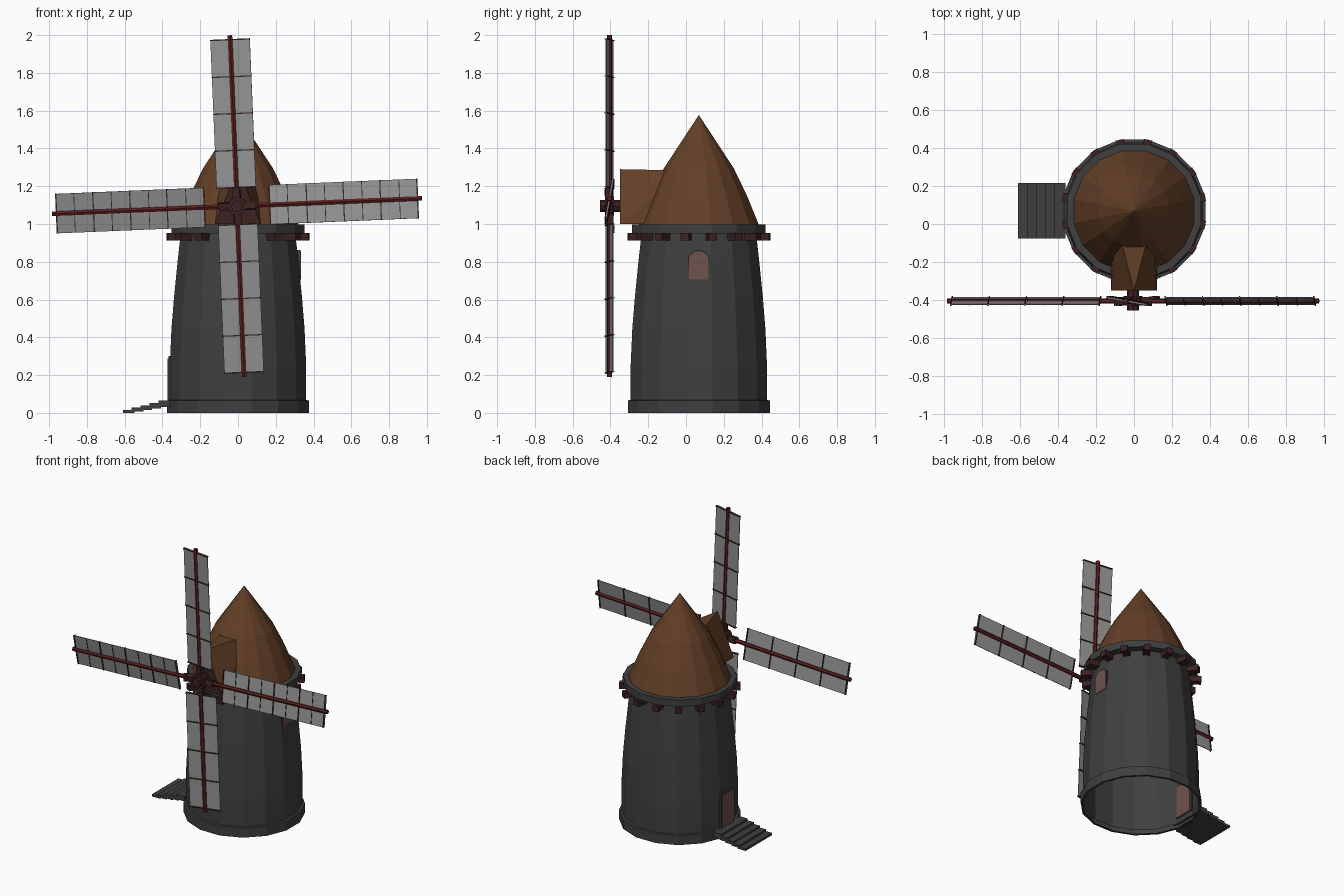
import bpy, bmesh, math
from math import pi, sin, cos, radians
from mathutils import Matrix, Vector

if "Cube" in bpy.data.objects:
    bpy.data.objects.remove(bpy.data.objects["Cube"], do_unlink=True)

SIDES = 16
CY = 0.068            # tower axis, y
HUB = Vector((-0.005, -0.405, 1.095))


def material(name, rgb):
    m = bpy.data.materials.new(name)
    m.use_nodes = True
    m.diffuse_color = (*rgb, 1)
    bsdf = m.node_tree.nodes["Principled BSDF"]
    bsdf.inputs["Base Color"].default_value = (*rgb, 1)
    bsdf.inputs["Roughness"].default_value = 0.9
    return m


STONE = material("dark stone", (0.05, 0.05, 0.05))
ROOF = material("brown roof", (0.125, 0.05, 0.02))
CLOTH = material("grey sailcloth", (0.29, 0.29, 0.29))
SPAR = material("red wood", (0.1, 0.014, 0.013))
BEAM = material("dark red wood", (0.045, 0.015, 0.015))
PANEL = material("rosy panel", (0.16, 0.085, 0.08))


def finish(name, bm, *mats):
    bmesh.ops.recalc_face_normals(bm, faces=bm.faces)
    mesh = bpy.data.meshes.new(name)
    bm.to_mesh(mesh)
    bm.free()
    for m in mats:
        mesh.materials.append(m)
    ob = bpy.data.objects.new(name, mesh)
    bpy.context.collection.objects.link(ob)
    return ob


def add_box(bm, lo, hi, mat=Matrix()):
    lo, hi = Vector(lo), Vector(hi)
    size = Matrix.Diagonal((*(hi - lo), 1))
    bmesh.ops.create_cube(bm, size=1, matrix=mat @ Matrix.Translation((lo + hi) / 2) @ size)


def add_rod(bm, radius, z0, z1, sides=6, mat=Matrix()):
    bmesh.ops.create_cone(bm, cap_ends=True, segments=sides, radius1=radius, radius2=radius,
                          depth=z1 - z0, matrix=mat @ Matrix.Translation((0, 0, (z0 + z1) / 2)))


def lathe(name, profile, mat):
    """Spin (flat-side radius, height) points into a polygonal shell."""
    bm = bmesh.new()
    rings = []
    for r, z in profile:
        r /= cos(pi / SIDES)
        if r < 1e-5:
            rings.append([bm.verts.new((0, CY, z))] * SIDES)
            continue
        angles = [(i + 0.5) * 2 * pi / SIDES for i in range(SIDES)]
        rings.append([bm.verts.new((r * cos(a), CY + r * sin(a), z)) for a in angles])
    for a, b in zip(rings, rings[1:]):
        for i in range(SIDES):
            j = (i + 1) % SIDES
            bm.faces.new(list(dict.fromkeys((a[i], a[j], b[j], b[i]))))
    return finish(name, bm, mat)


def prism(name, outline, x0, x1, mat):
    """Extrude a (y, z) outline along x."""
    bm = bmesh.new()
    face = bm.faces.new([bm.verts.new((x0, y, z)) for y, z in outline])
    ext = bmesh.ops.extrude_face_region(bm, geom=[face])["geom"]
    bmesh.ops.translate(bm, vec=(x1 - x0, 0, 0),
                        verts=[v for v in ext if isinstance(v, bmesh.types.BMVert)])
    return finish(name, bm, mat)


# Tower: open shell, plinth, gallery ring and cone roof
lathe("tower_wall", [(0.361, 0.03), (0.361, 0.25), (0.352, 0.45), (0.338, 0.62),
                     (0.32, 0.8), (0.302, 0.96)], STONE)
lathe("plinth", [(0.361, 0), (0.376, 0), (0.376, 0.066), (0.361, 0.068)], STONE)
lathe("gallery_ring", [(0.29, 0.95), (0.353, 0.95), (0.353, 0.998), (0.3, 0.998)], STONE)
lathe("cone_roof", [(0.318, 0.995), (0.255, 1.15), (0.185, 1.295), (0, 1.577)], ROOF)

# Brackets under the gallery
bm = bmesh.new()
for i in range(SIDES):
    turn = Matrix.Translation((0, CY, 0)) @ Matrix.Rotation((i + 0.5) * 2 * pi / SIDES, 4, 'Z')
    add_box(bm, (0.27, -0.022, 0.913), (0.382, 0.022, 0.953), turn)
finish("gallery_brackets", bm, BEAM)

# Dormer that carries the axle: gable front, ridge splitting toward the back
bm = bmesh.new()
fl, fr, top = [bm.verts.new(p) for p in ((-0.122, -0.35, 1), (0.122, -0.35, 1), (0, -0.35, 1.29))]
bl, br, tl, tr = [bm.verts.new(p) for p in ((-0.122, 0, 1), (0.122, 0, 1),
                                            (-0.09, 0, 1.283), (0.09, 0, 1.283))]
for f in ((fl, fr, top), (top, tr, tl), (fl, top, tl), (fl, tl, bl),
          (fr, tr, top), (fr, br, tr), (fl, bl, br, fr), (bl, tl, tr, br)):
    bm.faces.new(f)
bm.faces.ensure_lookup_table()
bm.faces[0].material_index = 1
finish("dormer", bm, ROOF, BEAM)


# Arched window on the left side
def arch(half, z0, z1):
    spring = z1 - half * 0.9
    curve = [(CY + half * cos(a), spring + half * 0.9 * sin(a))
             for a in (i * pi / 8 for i in range(9))]
    return [(CY - half, z0), (CY + half, z0)] + curve


prism("window_frame", arch(0.058, 0.7, 0.862), 0.28, 0.33, STONE)
prism("window_panel", arch(0.052, 0.706, 0.855), 0.275, 0.334, PANEL)


# Door and steps on the right side
def rect(half, z0, z1):
    return [(CY - half, z0), (CY + half, z0), (CY + half, z1), (CY - half, z1)]


prism("door_frame", rect(0.075, 0.066, 0.3), -0.368, -0.352, STONE)
prism("door", rect(0.064, 0.066, 0.288), -0.372, -0.348, PANEL)
bm = bmesh.new()
for i in range(5):
    x = -0.61 + i * 0.047
    add_box(bm, (x, CY - 0.143, i * 0.008), (x + 0.062, CY + 0.147, 0.015 + i * 0.0125))
finish("steps", bm, STONE)

# Axle and hub
bm = bmesh.new()
along_y = Matrix.Translation((HUB.x, 0, HUB.z)) @ Matrix.Rotation(radians(-90), 4, 'X')
add_rod(bm, 0.032, -0.455, -0.2, 8, along_y)
add_rod(bm, 0.05, -0.43, -0.38, 8, along_y)
finish("axle_hub", bm, BEAM)

# Four sails, built pointing up and turned into place
for k, name in enumerate(("top", "right", "bottom", "left")):
    place = Matrix.Translation(HUB) @ Matrix.Rotation(-radians(2.4 + 90 * k), 4, 'Y')
    pitch = place @ Matrix.Rotation(radians(-10), 4, 'Z')
    side = k % 2
    start = 0.095 + 0.075 * side
    length, half = 0.79, 0.106

    bm = bmesh.new()
    add_box(bm, (-half, -0.002, start), (half, 0.002, start + length), pitch)
    finish(name + "_sail", bm, CLOTH)

    bm = bmesh.new()
    add_rod(bm, 0.014, 0, 0.905 + 0.075 * side, 6, place)
    finish(name + "_spar", bm, SPAR)

    # Cross battens, with finer ones between on the side sails
    bm = bmesh.new()
    for i in range(5):
        z = start + 0.004 + (length - 0.008) * i / 4
        add_box(bm, (-half, -0.008, z - 0.003), (half, 0.008, z + 0.003), pitch)
    if side:
        for i in range(4):
            z = start + length * (i + 0.5) / 4
            add_box(bm, (-half, -0.005, z - 0.002), (half, 0, z + 0.002), pitch)
    finish(name + "_battens", bm, BEAM)

    # Clamp holding the spar to the hub
    bm = bmesh.new()
    add_box(bm, (-0.02, -0.018, 0.03), (0.02, 0.018, 0.1), pitch)
    finish(name + "_clamp", bm, BEAM)
